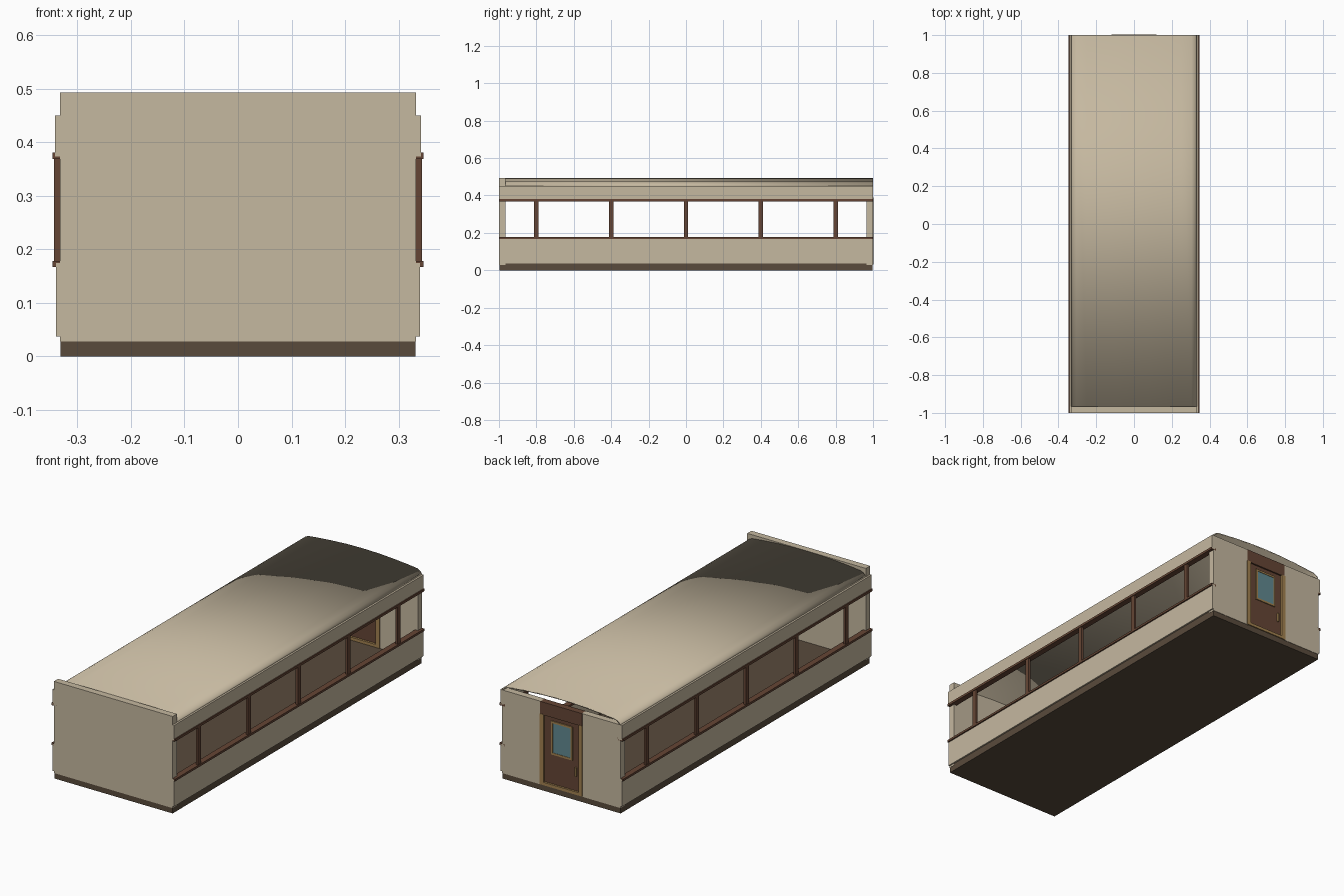
import bpy, bmesh

if "Cube" in bpy.data.objects:
    bpy.data.objects.remove(bpy.data.objects["Cube"])


def material(name, rgb):
    m = bpy.data.materials.new(name)
    m.diffuse_color = (*rgb, 1)
    m.use_nodes = True
    m.node_tree.nodes["Principled BSDF"].inputs["Base Color"].default_value = m.diffuse_color
    return m


CREAM = material("cream_paint", (0.56, 0.48, 0.35))
BROWN = material("brown_wood", (0.13, 0.06, 0.035))
DARK = material("dark_underframe", (0.10, 0.07, 0.045))
GOLD = material("ochre_trim", (0.36, 0.22, 0.08))
GLASS = material("blue_glass", (0.12, 0.25, 0.28))


def add_mesh(name, bm, mat):
    bmesh.ops.recalc_face_normals(bm, faces=bm.faces)
    me = bpy.data.meshes.new(name)
    bm.to_mesh(me)
    bm.free()
    me.materials.append(mat)
    ob = bpy.data.objects.new(name, me)
    bpy.context.collection.objects.link(ob)
    return ob


def box(name, x, y, z, mat):
    """Box from (min, max) ranges on each axis."""
    bm = bmesh.new()
    bmesh.ops.create_cube(bm, size=1)
    for v in bm.verts:
        v.co = [(r[0] + r[1]) / 2 + c * (r[1] - r[0]) for r, c in zip((x, y, z), v.co)]
    return add_mesh(name, bm, mat)


def pair(name, x, y, z, mat):
    """Box on the right plus its mirror on the left."""
    box(name + "_right", x, y, z, mat)
    box(name + "_left", (-x[1], -x[0]), y, z, mat)


FULL = (-1, 1)

# Floor and solid front wall
box("floor", (-0.332, 0.332), (-0.998, 0.998), (0, 0.03), DARK)
box("front_wall", (-0.333, 0.333), (-1, -0.966), (0.028, 0.493), CREAM)

# Side panels and window rails
pair("lower_panel", (0.325, 0.340), FULL, (0.037, 0.175), CREAM)
pair("upper_panel", (0.323, 0.342), FULL, (0.374, 0.450), CREAM)
pair("sill_skirt", (0.324, 0.332), (-0.97, 0.97), (0.02, 0.04), DARK)
pair("window_sill", (0.317, 0.347), FULL, (0.167, 0.178), BROWN)
pair("window_head", (0.317, 0.347), FULL, (0.369, 0.381), BROWN)

# Window posts
for i, y in enumerate((-0.8, -0.4, 0, 0.4, 0.8)):
    pair(f"window_post_{i}", (0.332, 0.344), (y - 0.012, y + 0.012), (0.175, 0.372), BROWN)

# Back wall with its central door
pair("back_wall", (0.115, 0.333), (0.966, 1), (0.028, 0.450), CREAM)
box("door_header", (-0.118, 0.118), (0.968, 1.001), (0.385, 0.450), BROWN)
box("door", (-0.10, 0.10), (0.975, 0.993), (0.03, 0.388), BROWN)
pair("door_jamb", (0.098, 0.120), (0.964, 1.003), (0.03, 0.388), GOLD)
box("door_threshold", (-0.10, 0.10), (0.964, 1.003), (0.03, 0.045), GOLD)
pair("door_window_stile", (0.050, 0.060), (0.972, 0.998), (0.195, 0.365), GOLD)
for n, z in (("bottom", 0.195), ("top", 0.355)):
    box(f"door_window_{n}", (-0.052, 0.052), (0.972, 0.998), (z, z + 0.01), GOLD)
box("door_glass", (-0.052, 0.052), (0.973, 0.996), (0.203, 0.358), GLASS)
box("door_handle", (-0.083, -0.076), (0.992, 1.002), (0.12, 0.165), GOLD)

# Thin arched roof shell, open at the back above the wall
half = [(0.333, 0.448), (0.330, 0.456), (0.322, 0.466), (0.305, 0.474),
        (0.25, 0.480), (0.18, 0.486), (0.09, 0.4915)]
outline = half + [(0, 0.493)] + [(-x, z) for x, z in reversed(half)]
bm = bmesh.new()
rows = [[bm.verts.new((x, y, z)) for x, z in outline] for y in (-0.97, 1)]
for i in range(len(outline) - 1):
    bm.faces.new((rows[0][i], rows[0][i + 1], rows[1][i + 1], rows[1][i]))
roof = add_mesh("roof", bm, CREAM)
if sum(p.normal.z for p in roof.data.polygons) < 0:
    roof.data.flip_normals()
shell = roof.modifiers.new("thickness", "SOLIDIFY")
shell.thickness = 0.006
shell.offset = -1
bpy.context.view_layer.objects.active = roof
roof.select_set(True)
bpy.ops.object.shade_smooth_by_angle()
